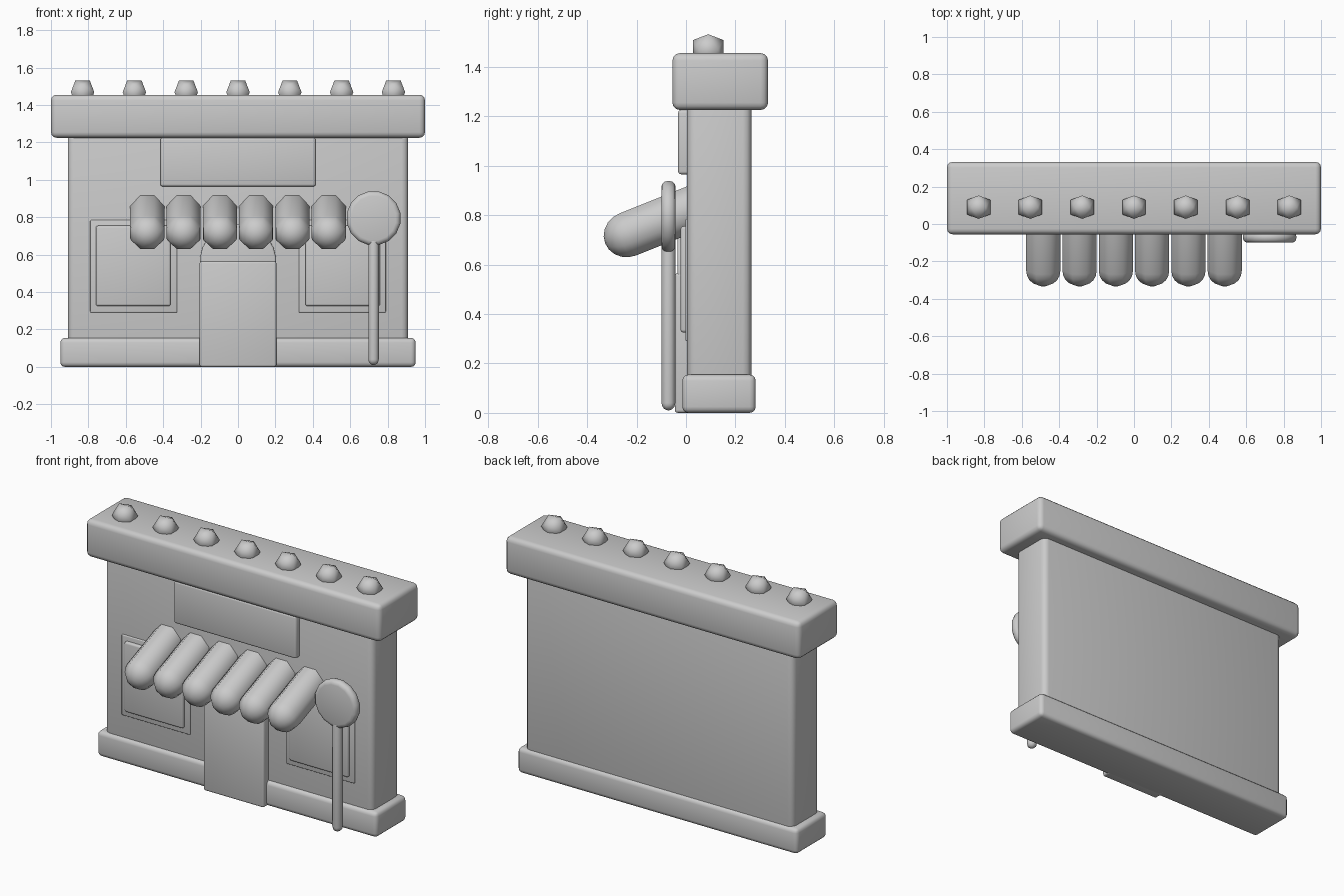
import bpy, bmesh, math
from mathutils import Vector

cube = bpy.data.objects.get("Cube")
if cube:
    bpy.data.objects.remove(cube, do_unlink=True)

GREY = (0.6, 0.6, 0.6, 1)
mat = bpy.data.materials.new("plain grey")
mat.use_nodes = True
mat.diffuse_color = GREY
bsdf = next(n for n in mat.node_tree.nodes if n.type == 'BSDF_PRINCIPLED')
bsdf.inputs["Base Color"].default_value = GREY


def finish(name, bm, bevel=0, angle=40):
    """Turn a bmesh into a shaded object with an optional rounded edge."""
    bmesh.ops.recalc_face_normals(bm, faces=bm.faces[:])
    mesh = bpy.data.meshes.new(name)
    bm.to_mesh(mesh)
    bm.free()
    mesh.materials.append(mat)
    obj = bpy.data.objects.new(name, mesh)
    bpy.context.collection.objects.link(obj)
    bpy.ops.object.select_all(action='DESELECT')
    obj.select_set(True)
    bpy.context.view_layer.objects.active = obj
    if bevel:
        mod = obj.modifiers.new("rounded edges", 'BEVEL')
        mod.width, mod.segments = bevel, 3
        mod.limit_method = 'ANGLE'
        bpy.ops.object.modifier_apply(modifier=mod.name)
    bpy.ops.object.shade_smooth_by_angle(angle=math.radians(angle))
    return obj


def box(name, x, y, z, bevel):
    """Rounded box from its (min, max) extents."""
    bm = bmesh.new()
    bmesh.ops.create_cube(bm, size=1)
    for v in bm.verts:
        v.co = [lo + (hi - lo) * (c + 0.5) for c, (lo, hi) in zip(v.co, (x, y, z))]
    return finish(name, bm, bevel)


def disc(name, x, z, radius, y, sides, bevel):
    """Upright disc facing the front."""
    bm = bmesh.new()
    ring = []
    for i in range(sides):
        a = math.tau * (i + 0.5) / sides
        ring.append(bm.verts.new((x + radius * math.cos(a), y[0], z + radius * math.sin(a))))
    face = bm.faces.new(ring)
    moved = bmesh.ops.extrude_face_region(bm, geom=[face])["geom"]
    for v in moved:
        if isinstance(v, bmesh.types.BMVert):
            v.co.y = y[1]
    return finish(name, bm, bevel)


def capsule(name, start, end, radius, sides=8, steps=5):
    """Round-ended bar between two centre points."""
    start, end = Vector(start), Vector(end)
    axis = (end - start).normalized()
    side = Vector((1, 0, 0))
    up = axis.cross(side)
    bm = bmesh.new()
    rings = []
    for centre, sign in ((start, -1), (end, 1)):
        for k in range(steps):
            t = (k if sign > 0 else steps - 1 - k) / steps * math.pi / 2
            c = centre + axis * sign * radius * math.sin(t)
            r = radius * math.cos(t)
            angles = [math.tau * (i + 0.5) / sides for i in range(sides)]
            rings.append([bm.verts.new(c + r * (side * math.cos(a) + up * math.sin(a))) for a in angles])
    for a, b in zip(rings, rings[1:]):
        for i in range(sides):
            j = (i + 1) % sides
            bm.faces.new((a[i], a[j], b[j], b[i]))
    for ring, tip in ((rings[0], start - axis * radius), (rings[-1], end + axis * radius)):
        pole = bm.verts.new(tip)
        for i in range(sides):
            bm.faces.new((ring[i], ring[(i + 1) % sides], pole))
    return finish(name, bm, angle=60)


def gumdrop(name, centre, radius):
    """Twenty-sided ball resting with an edge on top."""
    bm = bmesh.new()
    short = radius / ((1 + math.sqrt(5)) / 2)
    for a in (-short, short):
        for b in (-radius, radius):
            for p in ((a, 0, b), (0, b, a), (b, a, 0)):
                bm.verts.new(Vector(centre) + Vector(p))
    bmesh.ops.convex_hull(bm, input=bm.verts[:])
    return finish(name, bm, angle=60)


# Building shell
box("wall", (-0.91, 0.91), (0.005, 0.265), (0.02, 1.35), 0.035)
box("base", (-0.95, 0.95), (-0.015, 0.282), (0, 0.155), 0.025)
box("cornice", (-1, 1), (-0.055, 0.332), (1.225, 1.455), 0.03)
box("sign_board", (-0.415, 0.415), (-0.032, 0.06), (0.965, 1.225), 0.012)

# Door with arched top
box("door", (-0.205, 0.205), (-0.045, 0.06), (0, 0.565), 0.012)
disc("door_arch", 0, 0.56, 0.205, (-0.035, 0.06), 24, 0.01)

# Windows on both sides
for label, s in (("right", -1), ("left", 1)):
    box(label + "_window_frame", sorted((s * 0.325, s * 0.79)), (-0.003, 0.05), (0.29, 0.785), 0.006)
    box(label + "_window_pane", sorted((s * 0.36, s * 0.76)), (-0.022, 0.04), (0.325, 0.755), 0.012)

# Awning of slanted rolls
for i in range(6):
    x = (i - 2.5) * 0.194
    capsule(f"awning_roll_{i + 1}", (x, -0.235, 0.722), (x, 0.035, 0.83), 0.099)

# Candy on a stick
disc("candy_disc", 0.725, 0.795, 0.146, (-0.1, -0.042), 16, 0.025)
capsule("candy_stick", (0.725, -0.071, 0.04), (0.725, -0.071, 0.7), 0.03)

# Row of gumdrops on the cornice
for i in range(7):
    gumdrop(f"gumdrop_{i + 1}", ((i - 3) * 0.277, 0.09, 1.469), 0.0625)
